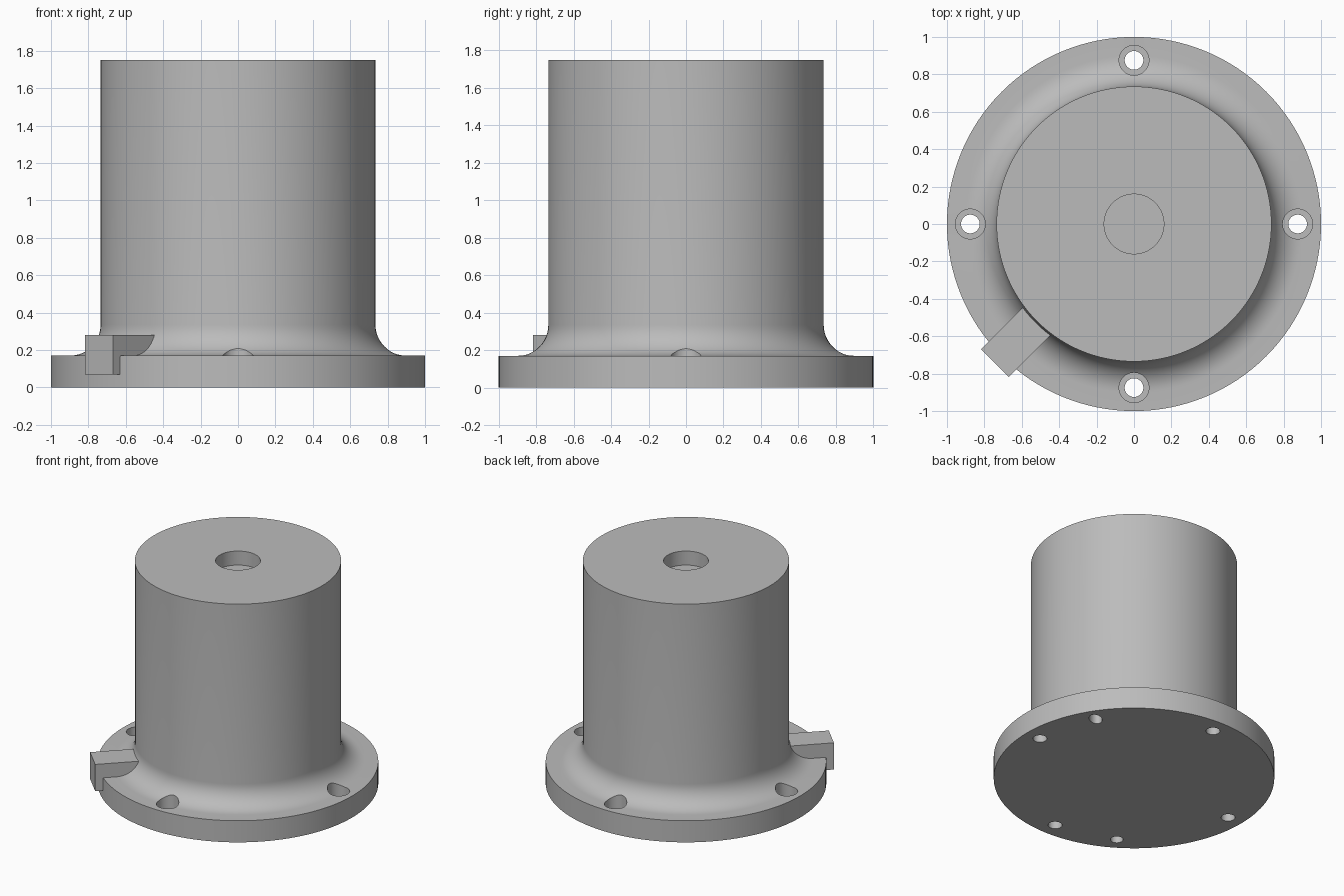
import bpy
import bmesh
from math import cos, sin, pi, radians
from mathutils import Matrix, Vector

cube = bpy.data.objects.get("Cube")
if cube:
    bpy.data.objects.remove(cube, do_unlink=True)

FLANGE_R, FLANGE_H = 1.0, 0.17
BODY_R, HEIGHT = 0.735, 1.75
FILLET = 0.165
BOLT_R = 0.875

grey = bpy.data.materials.new("plain grey")
grey.use_nodes = True
colour = (0.5, 0.5, 0.5, 1)
grey.diffuse_color = colour
grey.node_tree.nodes["Principled BSDF"].inputs["Base Color"].default_value = colour


def make_object(name, bm):
    bmesh.ops.recalc_face_normals(bm, faces=bm.faces)
    mesh = bpy.data.meshes.new(name)
    bm.to_mesh(mesh)
    bm.free()
    mesh.materials.append(grey)
    ob = bpy.data.objects.new(name, mesh)
    bpy.context.collection.objects.link(ob)
    return ob


def lathe(name, profile, steps=128):
    """Spin an (r, z) profile that starts and ends on the axis."""
    bm = bmesh.new()
    verts = [bm.verts.new((r, 0, z)) for r, z in profile]
    edges = [bm.edges.new(pair) for pair in zip(verts, verts[1:])]
    bmesh.ops.spin(bm, geom=verts + edges, axis=(0, 0, 1), cent=(0, 0, 0),
                   angle=2 * pi, steps=steps, use_merge=True)
    bmesh.ops.remove_doubles(bm, verts=bm.verts, dist=1e-5)
    return make_object(name, bm)


def cylinder(name, radius, z0, z1, angle=0, dist=0, stretch=1):
    """Upright cylinder at a polar position, optionally stretched radially."""
    bm = bmesh.new()
    turn = Matrix.Rotation(radians(angle), 4, 'Z')
    place = turn @ Matrix.Translation((dist, 0, (z0 + z1) / 2)) @ Matrix.Diagonal((stretch, 1, 1, 1))
    bmesh.ops.create_cone(bm, cap_ends=True, segments=48, radius1=radius,
                          radius2=radius, depth=z1 - z0, matrix=place)
    return make_object(name, bm)


def cut(target, cutter):
    mod = target.modifiers.new("cut", 'BOOLEAN')
    mod.operation = 'DIFFERENCE'
    mod.solver = 'EXACT'
    mod.object = cutter
    bpy.context.view_layer.objects.active = target
    bpy.ops.object.modifier_apply(modifier=mod.name)
    bpy.data.objects.remove(cutter, do_unlink=True)


# Flange, fillet and cylinder in one turned body
arc = [(BODY_R + FILLET * (1 - cos(a)), FLANGE_H + FILLET * (1 - sin(a)))
       for a in (pi / 2 * (1 - i / 12) for i in range(13))]
body = lathe("flanged_body", [(0, 0), (FLANGE_R, 0), (FLANGE_R, FLANGE_H)]
             + arc + [(BODY_R, HEIGHT), (0, HEIGHT)])

# Shallow bore in the top
cut(body, cylinder("top_bore", 0.16, HEIGHT - 0.11, HEIGHT + 0.1))

# Four counterbored bolt holes
for angle in range(0, 360, 90):
    cut(body, cylinder("counterbore", 0.08, 0.09, 0.5, angle, BOLT_R))
    cut(body, cylinder("bolt_hole", 0.05, -0.1, 0.5, angle, BOLT_R))

# Blind locating hole and slot in the underside
cut(body, cylinder("locating_hole", 0.045, -0.1, 0.09, 238, 0.885))
cut(body, cylinder("locating_slot", 0.045, -0.1, 0.09, 32, 0.885, 1.45))

# Hooked key: an L profile extruded sideways, set at the front right
hook = [(0.7, 0.165), (0.997, 0.165), (0.997, 0.07),
        (1.052, 0.07), (1.052, 0.28), (0.7, 0.28)]
bm = bmesh.new()
face = bm.faces.new([bm.verts.new((r, -0.105, z)) for r, z in hook])
side = bmesh.ops.extrude_face_region(bm, geom=[face])
moved = [v for v in side["geom"] if isinstance(v, bmesh.types.BMVert)]
bmesh.ops.translate(bm, verts=moved, vec=Vector((0, 0.21, 0)))
bmesh.ops.rotate(bm, verts=bm.verts, cent=(0, 0, 0),
                 matrix=Matrix.Rotation(radians(225), 3, 'Z'))
make_object("hooked_key", bm)

# Smooth curved walls, crisp edges
bpy.ops.object.select_all(action='DESELECT')
body.select_set(True)
bpy.context.view_layer.objects.active = body
bpy.ops.object.shade_smooth_by_angle(angle=radians(30))
